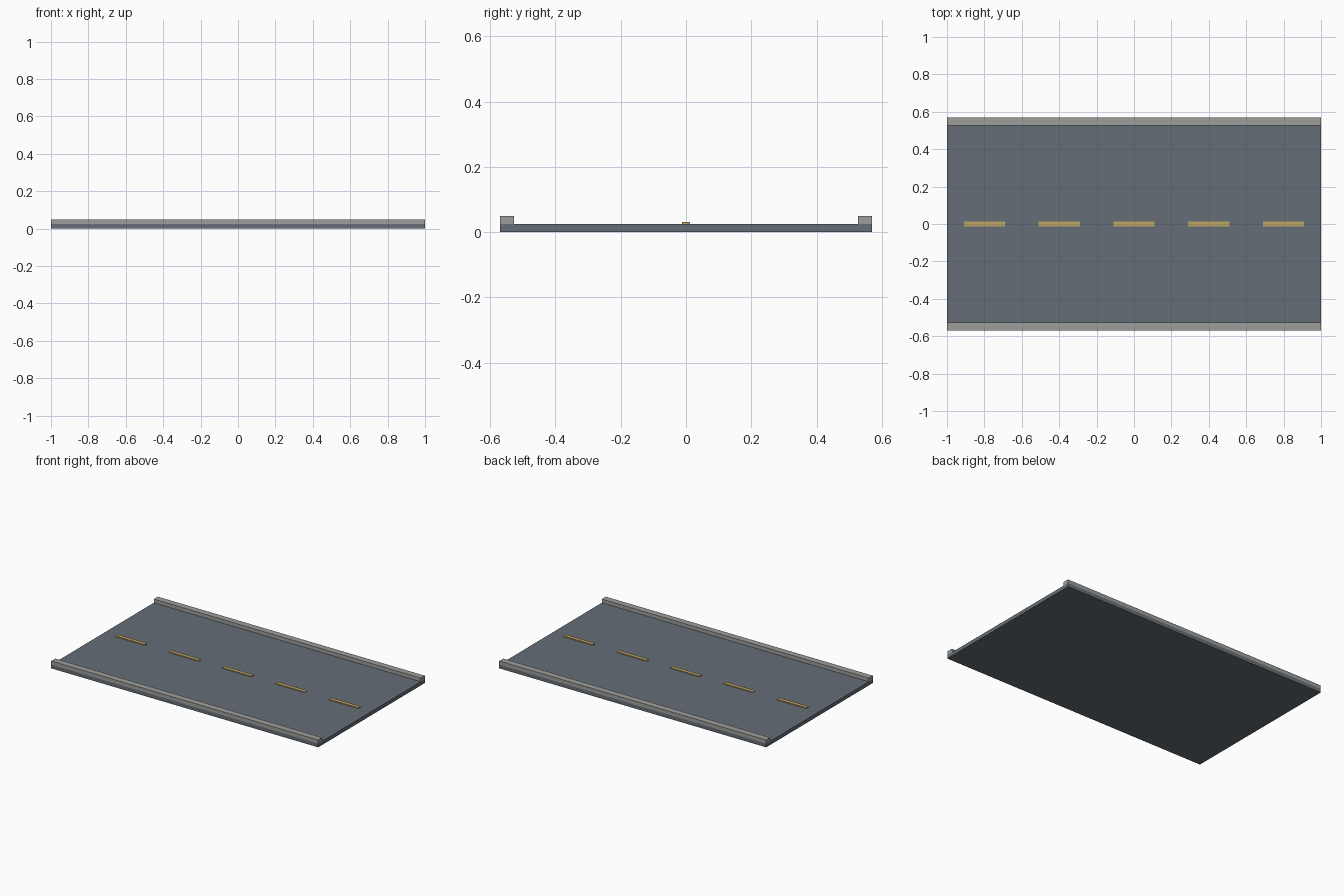
import bpy

if "Cube" in bpy.data.objects:
    bpy.data.objects.remove(bpy.data.objects["Cube"])


def material(name, rgb):
    m = bpy.data.materials.new(name)
    m.diffuse_color = (*rgb, 1.0)
    m.use_nodes = True
    m.node_tree.nodes["Principled BSDF"].inputs["Base Color"].default_value = m.diffuse_color
    return m


asphalt = material("asphalt", (0.13, 0.155, 0.18))
concrete = material("concrete", (0.34, 0.34, 0.33))
paint = material("yellow_paint", (0.52, 0.38, 0.13))


def box(name, x, y, z, mat):
    """Box from (min, max) ranges on each axis."""
    mid = [(a + b) / 2 for a, b in (x, y, z)]
    bpy.ops.mesh.primitive_cube_add(size=1, location=mid)
    ob = bpy.context.object
    ob.name = name
    ob.scale = [b - a for a, b in (x, y, z)]
    bpy.ops.object.transform_apply(location=False, rotation=False, scale=True)
    ob.data.materials.append(mat)
    return ob


# Road slab
box("road_slab", (-1, 1), (-0.57, 0.57), (0, 0.025), asphalt)

# Curbs along both long edges
box("front_curb", (-1, 1), (-0.57, -0.527), (0.025, 0.05), concrete)
box("back_curb", (-1, 1), (0.527, 0.57), (0.025, 0.05), concrete)

# Dashed centre line
for i in range(5):
    cx = -0.8 + 0.4 * i
    box(f"lane_dash_{i + 1}", (cx - 0.11, cx + 0.11), (-0.0125, 0.0125),
        (0.025, 0.031), paint)
